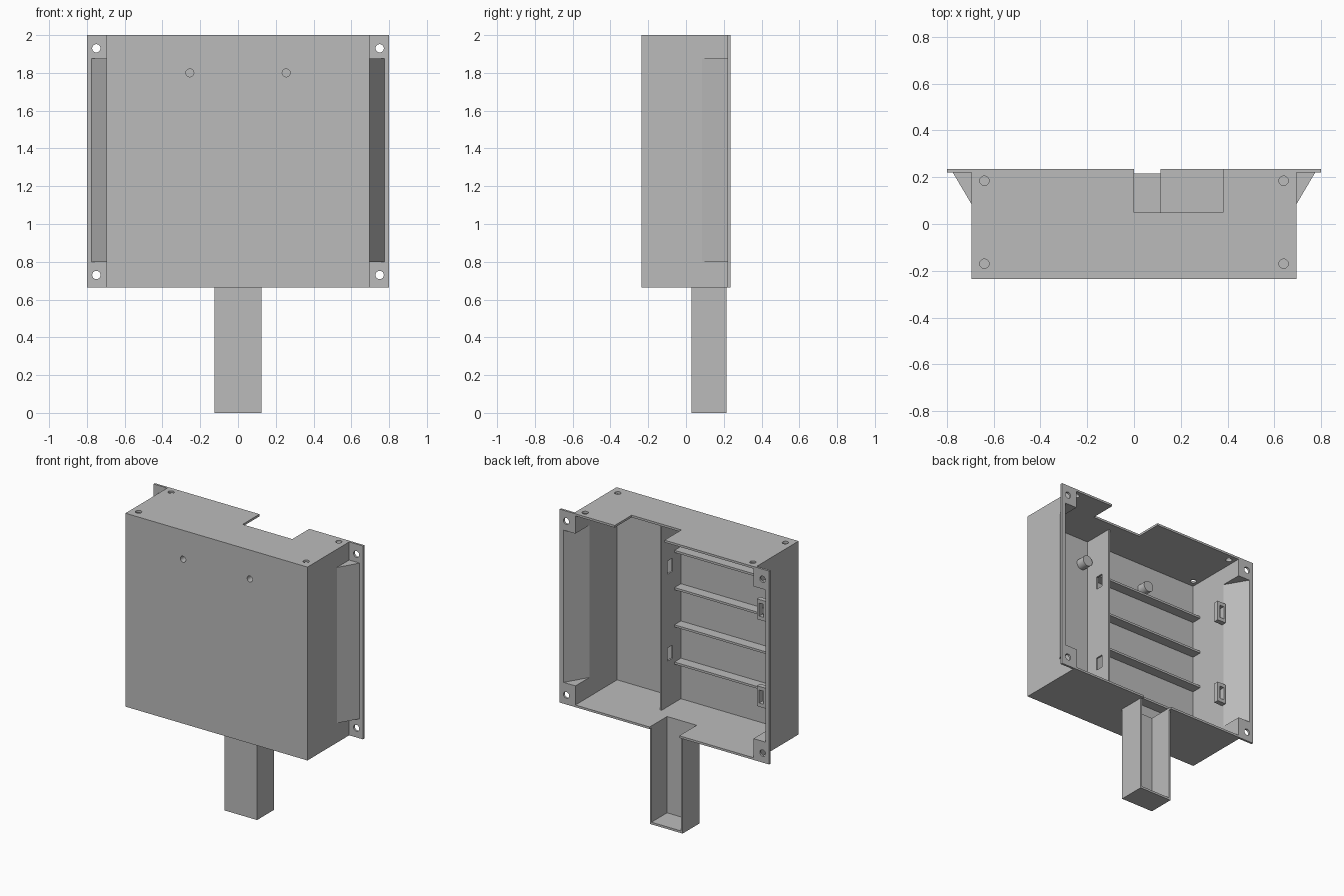
import bpy
import bmesh
import math
from mathutils import Matrix, Vector

default = bpy.data.objects.get("Cube")
if default:
    bpy.data.objects.remove(default)

# Single plain grey plastic
grey = bpy.data.materials.new("plain grey")
grey.use_nodes = True
COLOUR = (0.5, 0.5, 0.5, 1)
grey.diffuse_color = COLOUR
grey.node_tree.nodes["Principled BSDF"].inputs["Base Color"].default_value = COLOUR

T = 0.015                      # wall thickness
W, FLANGE = 0.695, 0.80        # half widths of the housing and its flanges
FRONT, BACK = -0.235, 0.235
LOW, HIGH = 0.665, 2.0


def finish(name, bm):
    bmesh.ops.recalc_face_normals(bm, faces=bm.faces)
    mesh = bpy.data.meshes.new(name)
    bm.to_mesh(mesh)
    bm.free()
    mesh.materials.append(grey)
    obj = bpy.data.objects.new(name, mesh)
    bpy.context.collection.objects.link(obj)
    return obj


def box(name, x, y, z):
    bm = bmesh.new()
    bmesh.ops.create_cube(bm, size=1)
    for v in bm.verts:
        v.co = [r[0] if c < 0 else r[1] for c, r in zip(v.co, (x, y, z))]
    return finish(name, bm)


def rod(name, start, axis, length, radius):
    bm = bmesh.new()
    direction = Vector(axis)
    place = Matrix.Translation(Vector(start) + direction * length / 2)
    turn = direction.to_track_quat("Z", "Y").to_matrix().to_4x4()
    bmesh.ops.create_cone(bm, cap_ends=True, segments=32, radius1=radius,
                          radius2=radius, depth=length, matrix=place @ turn)
    return finish(name, bm)


def prism(name, outline, z):
    bm = bmesh.new()
    face = bm.faces.new([bm.verts.new((x, y, z[0])) for x, y in outline])
    new = bmesh.ops.extrude_face_region(bm, geom=[face])["geom"]
    bmesh.ops.translate(bm, vec=(0, 0, z[1] - z[0]),
                        verts=[g for g in new if isinstance(g, bmesh.types.BMVert)])
    return finish(name, bm)


def cut(targets, cutter):
    """Subtract the cutter from each target, then discard it."""
    for obj in targets:
        mod = obj.modifiers.new("cut", "BOOLEAN")
        mod.operation, mod.solver, mod.object = "DIFFERENCE", "EXACT", cutter
        bpy.context.view_layer.update()
        bpy.context.view_layer.objects.active = obj
        bpy.ops.object.modifier_apply(modifier=mod.name)
    bpy.data.objects.remove(cutter)


def span(side, a, b):
    return tuple(sorted((side * a, side * b)))


# Housing: open-backed shell with cable notches in its top and bottom
housing = box("housing", (-W, W), (FRONT, BACK), (LOW, HIGH))
cut([housing], box("cavity", (T - W, W - T), (FRONT + T, 0.3), (LOW + T, HIGH - T)))
cut([housing], box("top_notch", (0, 0.38), (0.05, 0.3), (1.9, 2.1)))
cut([housing], box("bottom_notch", (-0.113, 0.113), (0.045, 0.3), (0.6, 0.75)))

for side, label in ((1, "left"), (-1, "right")):
    # Mounting flange with screw holes
    flange = box(label + "_flange", span(side, W, FLANGE), (BACK - T, BACK), (LOW, HIGH))
    for z in (0.73, 1.93):
        cut([flange], rod("screw_hole", (side * 0.75, 0.15, z), (0, 1, 0), 0.2, 0.022))

    # Hollow sloped grip, open through the flange and the side wall
    slope = [(side * x, y) for x, y in ((W, 0.085), (0.775, BACK - T), (W, BACK - T))]
    grip = prism(label + "_grip", slope, (0.80, 1.875))
    hollow = [(side * x, y) for x, y in ((0.67, 0.066), (0.779, 0.25), (0.67, 0.25))]
    cut([grip, flange, housing], prism("grip_hollow", hollow, (0.812, 1.863)))

    # Screw holes in the top plate
    for y in (-0.17, 0.185):
        cut([housing], rod("top_hole", (side * 0.64, y, 1.9), (0, 0, 1), 0.2, 0.02))

    # Blind front hole backed by an inner boss
    boss = rod(label + "_boss", (side * 0.255, FRONT + T / 2, 1.8), (0, 1, 0), 0.07, 0.038)
    cut([housing, boss], rod("front_hole", (side * 0.255, -0.3, 1.8), (0, 1, 0), 0.125, 0.021))

# Inner partition with two latch windows
partition = box("partition", (0.193, 0.205), (FRONT + T, -0.01), (LOW + T, HIGH - T))
for z in (1.04, 1.64):
    cut([partition], box("latch_window", (0.1, 0.3), (-0.13, -0.075), (z - 0.045, z + 0.045)))

    # Slotted latch lug on the opposite side wall
    lug = box("latch_lug", (T - W, -0.614), (0.07, 0.105), (z - 0.07, z + 0.07))
    cut([lug], box("lug_slot", (-0.665, -0.632), (0, 0.2), (z - 0.045, z + 0.045)))

# Shelf ribs between the partition and the right wall
for i in range(4):
    z = 0.96 + i * 0.257
    box("shelf_rib", (T - W, 0.193), (FRONT + T, -0.15), (z - T, z))

# Channel-shaped handle, open at the back and top
handle = box("handle", (-0.125, 0.125), (0.03, 0.215), (0, LOW))
cut([handle], box("handle_channel", (-0.113, 0.113), (0.045, 0.3), (T, 0.8)))

# Smooth the round holes and bosses while keeping hard edges
bpy.ops.object.select_all(action="DESELECT")
for obj in bpy.context.collection.objects:
    if obj.type == "MESH":
        obj.select_set(True)
bpy.context.view_layer.objects.active = housing
bpy.ops.object.shade_smooth_by_angle(angle=math.radians(30))
